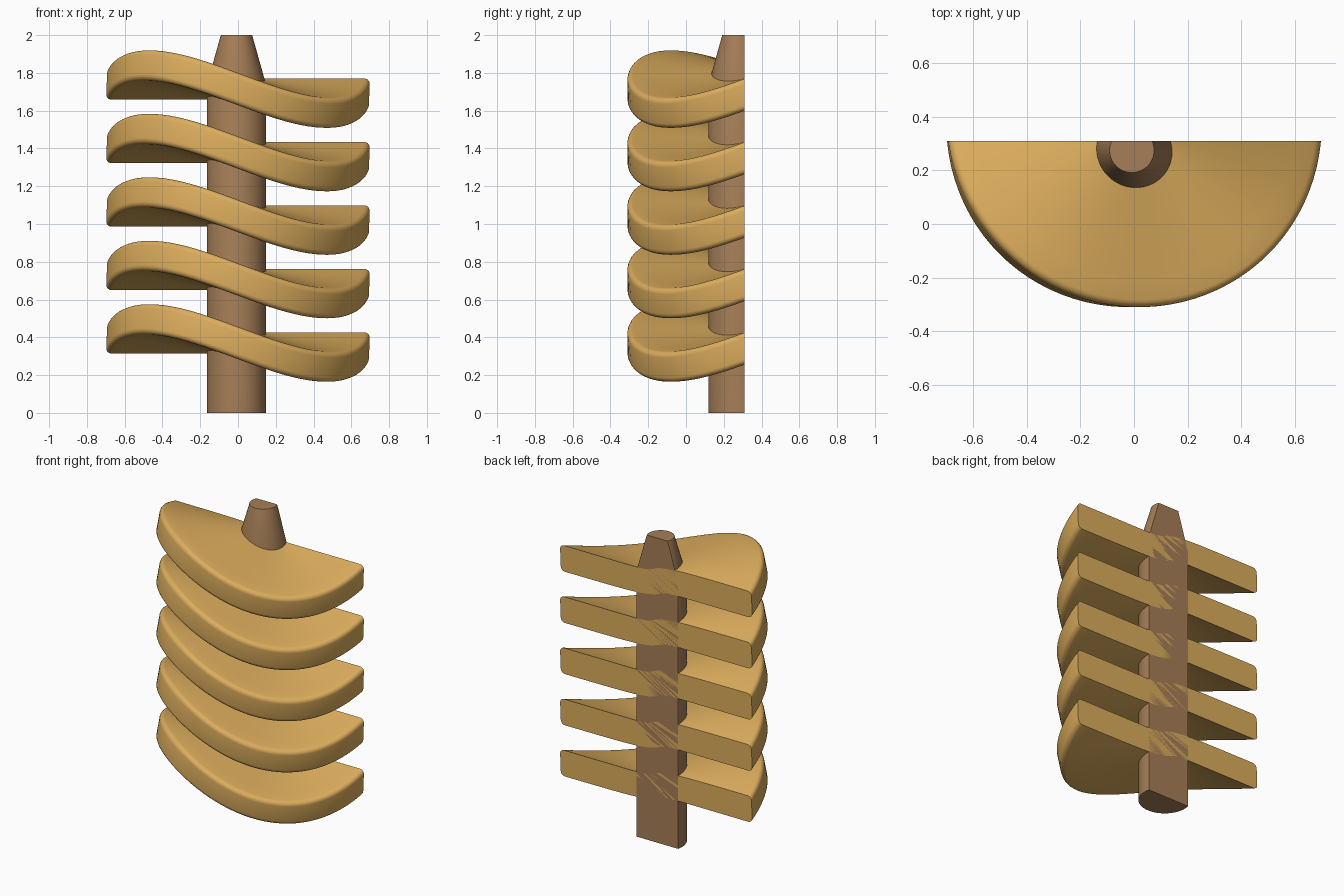
import bpy, bmesh
from math import sin, cos, pi, sqrt

if "Cube" in bpy.data.objects:
    bpy.data.objects.remove(bpy.data.objects["Cube"])

CUT_Y = 0.31          # flat back plane shared by every part
CY = 0.39             # centre of the wavy slices
R, T, AMP, BEV = 0.70, 0.16, 0.13, 0.028
SEGS = 96


def material(name, color):
    m = bpy.data.materials.new(name)
    m.diffuse_color = (*color, 1)
    m.use_nodes = True
    m.node_tree.nodes["Principled BSDF"].inputs["Base Color"].default_value = m.diffuse_color
    return m


def finish(name, bm, mat):
    """Slice off everything behind the back plane, cap it and make the object."""
    cut = bmesh.ops.bisect_plane(bm, geom=bm.verts[:] + bm.edges[:] + bm.faces[:],
                                 plane_co=(0, CUT_Y, 0), plane_no=(0, 1, 0), clear_outer=True)
    edges = [e for e in cut['geom_cut'] if isinstance(e, bmesh.types.BMEdge)]
    bmesh.ops.holes_fill(bm, edges=edges, sides=0)
    bmesh.ops.recalc_face_normals(bm, faces=bm.faces[:])
    me = bpy.data.meshes.new(name)
    bm.to_mesh(me)
    bm.free()
    me.materials.append(mat)
    ob = bpy.data.objects.new(name, me)
    bpy.context.collection.objects.link(ob)
    bpy.ops.object.select_all(action='DESELECT')
    ob.select_set(True)
    bpy.context.view_layer.objects.active = ob
    bpy.ops.object.shade_smooth_by_angle(angle=0.7)
    return ob


def sweep(bm, profile, place):
    """Spin (r, h) points into rings; first and last rings are capped."""
    rings = [[bm.verts.new(place(r, h, 2 * pi * i / SEGS)) for i in range(SEGS)]
             for r, h in profile]
    for a, b in zip(rings, rings[1:]):
        for i in range(SEGS):
            j = (i + 1) % SEGS
            bm.faces.new((a[i], a[j], b[j], b[i]))
    bm.faces.new(rings[0])
    bm.faces.new(rings[-1])


def wave(r, h, a):
    """Saddle wave growing evenly from the centre, thickness square to the surface."""
    slope_r = AMP / R * sin(2 * a)
    slope_t = AMP / R * 2 * cos(2 * a)
    rr = r - h * slope_r * min(1, r / R)
    return (rr * cos(a), CY + rr * sin(a), r * slope_r + h * sqrt(1 + slope_t ** 2))


slice_mat = material("golden", (0.72, 0.42, 0.11))
stick_mat = material("wood", (0.38, 0.21, 0.095))

# Wavy slices: rounded-edge slab profile
upper = [(r, T / 2) for r in (0.01, 0.1, 0.2, 0.35, 0.5, 0.6)]
upper += [(R - BEV + BEV * sin(k * pi / 10), T / 2 - BEV + BEV * cos(k * pi / 10)) for k in range(6)]
profile = upper + [(r, -h) for r, h in reversed(upper)]
bm = bmesh.new()
sweep(bm, profile, wave)
first = finish("wavy_slice_1", bm, slice_mat)
first.location.z = 0.37
for n in range(1, 5):
    ob = first.copy()
    ob.name = f"wavy_slice_{n + 1}"
    ob.location.z = 0.37 + 0.336 * n
    bpy.context.collection.objects.link(ob)

# Stick with tapered tip
bm = bmesh.new()
sweep(bm, [(0.156, 0), (0.156, 1.74), (0.083, 2.0)],
      lambda r, h, a: (-0.008 + r * cos(a), 0.275 + r * sin(a), h))
finish("stick", bm, stick_mat)
